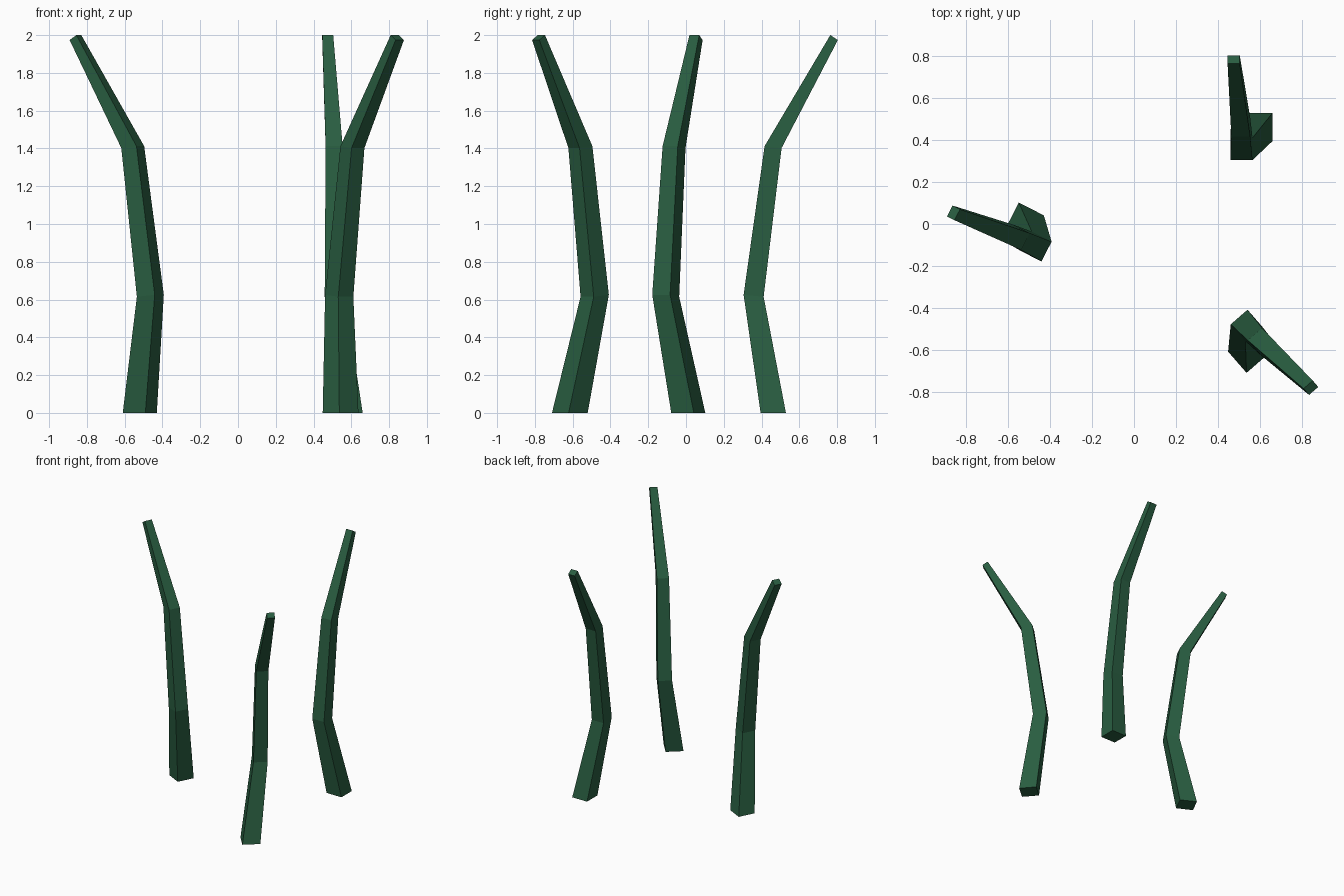
import bpy, bmesh
from math import radians
from mathutils import Matrix

if "Cube" in bpy.data.objects:
    bpy.data.objects.remove(bpy.data.objects["Cube"])

green = bpy.data.materials.new("dark_green")
green.diffuse_color = (0.022, 0.11, 0.052, 1)
green.use_nodes = True
green.node_tree.nodes["Principled BSDF"].inputs["Base Color"].default_value = green.diffuse_color

# Stalk rings: centre x, y, z, half width in x, half depth in y, tilt drop
RINGS = [
    (0.0, 0.0, 0.0, 0.067, 0.067, 0.0),
    (-0.081, -0.104, 0.62, 0.053, 0.053, 0.005),
    (-0.084, -0.001, 1.407, 0.045, 0.045, 0.005),
    (-0.118, 0.322, 1.987, 0.029, 0.020, 0.013),
]


def stalk(name, x, y, angle):
    """Bent, tapering square stalk, placed and turned about its base."""
    bm = bmesh.new()
    rings = []
    for cx, cy, cz, hx, hy, tilt in RINGS:
        rings.append([bm.verts.new((cx + sx * hx, cy + sy * hy, cz - sy * tilt))
                      for sx, sy in ((-1, -1), (1, -1), (1, 1), (-1, 1))])
    for low, high in zip(rings, rings[1:]):
        for i in range(4):
            j = (i + 1) % 4
            bm.faces.new((low[i], low[j], high[j], high[i]))
    bm.faces.new(rings[0][::-1])
    bm.faces.new(rings[-1])
    bm.transform(Matrix.Translation((x, y, 0)) @ Matrix.Rotation(radians(angle), 4, 'Z'))
    mesh = bpy.data.meshes.new(name)
    bm.to_mesh(mesh)
    bm.free()
    mesh.materials.append(green)
    bpy.context.collection.objects.link(bpy.data.objects.new(name, mesh))


# Three copies leaning outward
stalk("back_stalk", 0.593, 0.462, 0)
stalk("left_stalk", -0.520, 0.012, 63)
stalk("front_stalk", 0.543, -0.615, -139)
